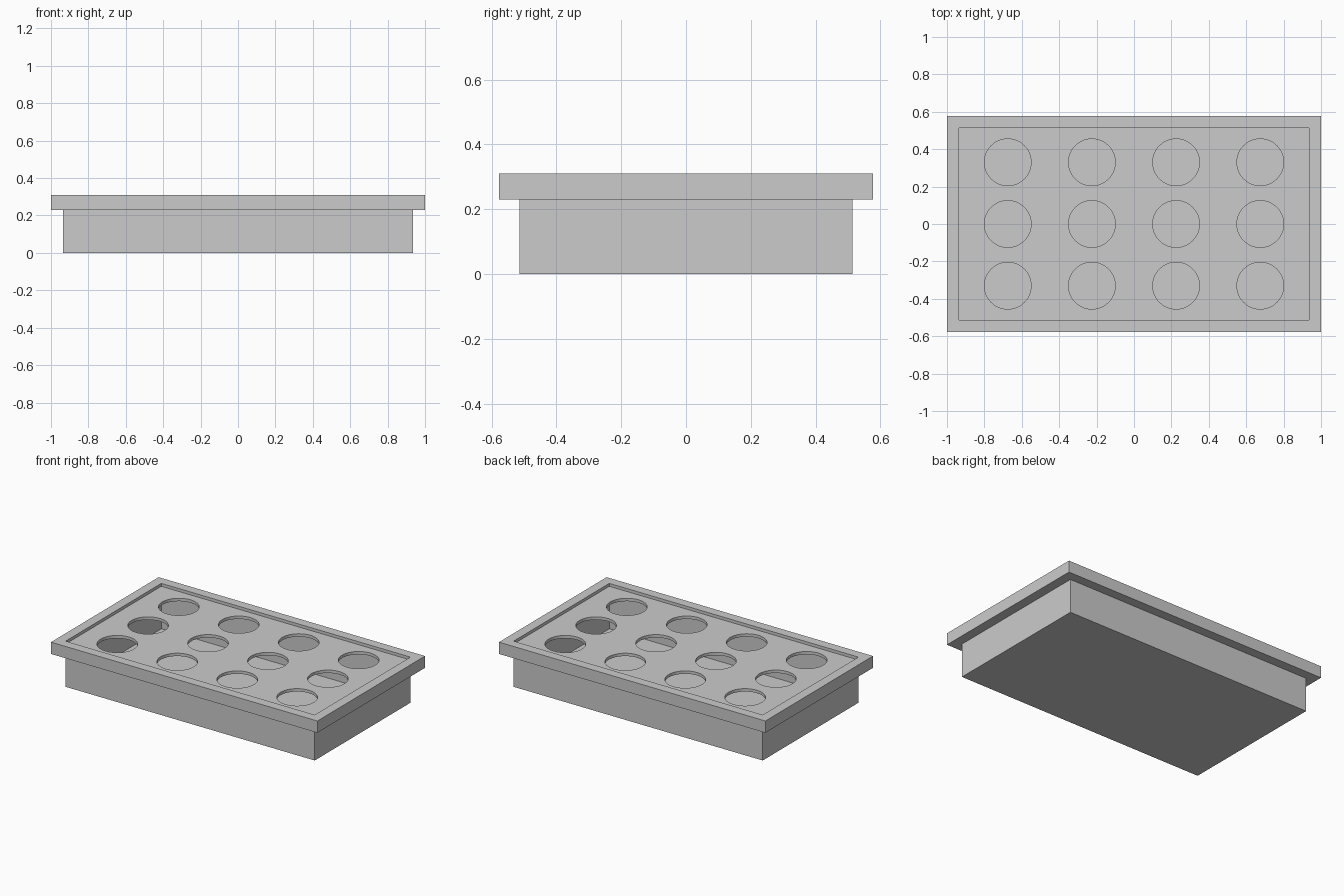
import bpy, math

if "Cube" in bpy.data.objects:
    bpy.data.objects.remove(bpy.data.objects["Cube"])

grey = bpy.data.materials.new("light_grey")
grey.diffuse_color = (0.6, 0.6, 0.6, 1)
grey.use_nodes = True
grey.node_tree.nodes["Principled BSDF"].inputs["Base Color"].default_value = grey.diffuse_color


def rect(hx, hy):
    return [(-hx, -hy), (hx, -hy), (hx, hy), (-hx, hy)]


def circle(cx, cy, r, n=48):
    return [(cx + r * math.cos(2 * math.pi * i / n),
             cy + r * math.sin(2 * math.pi * i / n)) for i in range(n)]


def slab(name, outlines, z0, z1):
    """Flat filled outline with holes, extruded from z0 to z1."""
    cu = bpy.data.curves.new(name + "_outline", 'CURVE')
    cu.dimensions = '2D'
    cu.fill_mode = 'BOTH'
    cu.extrude = (z1 - z0) / 2
    for pts in outlines:
        sp = cu.splines.new('POLY')
        sp.points.add(len(pts) - 1)
        for p, (x, y) in zip(sp.points, pts):
            p.co = (x, y, 0, 1)
        sp.use_cyclic_u = True
    tmp = bpy.data.objects.new(name + "_tmp", cu)
    bpy.context.collection.objects.link(tmp)
    dg = bpy.context.evaluated_depsgraph_get()
    me = bpy.data.meshes.new_from_object(tmp.evaluated_get(dg))
    bpy.data.objects.remove(tmp)
    me.name = name
    me.materials.clear()
    me.materials.append(grey)
    for p in me.polygons:
        p.use_smooth = False
        p.material_index = 0
    ob = bpy.data.objects.new(name, me)
    ob.location.z = (z0 + z1) / 2
    bpy.context.collection.objects.link(ob)
    return ob


BX, BY = 0.935, 0.513

# overhanging flange around the top
slab("rim", [rect(1.0, 0.577), rect(BX, BY)], 0.23, 0.31)

# thin hollow body
slab("body_walls", [rect(BX, BY), rect(BX - 0.005, BY - 0.005)], 0.0, 0.28)
slab("body_floor", [rect(BX - 0.004, BY - 0.004)], 0.0, 0.005)

# recessed top plate with a 4 x 3 pattern of round openings
holes = [circle(x, y, 0.125) for x in (-0.675, -0.225, 0.225, 0.675)
         for y in (-0.33, 0.0, 0.33)]
slab("holder_plate", [rect(BX, BY)] + holes, 0.27, 0.29)
